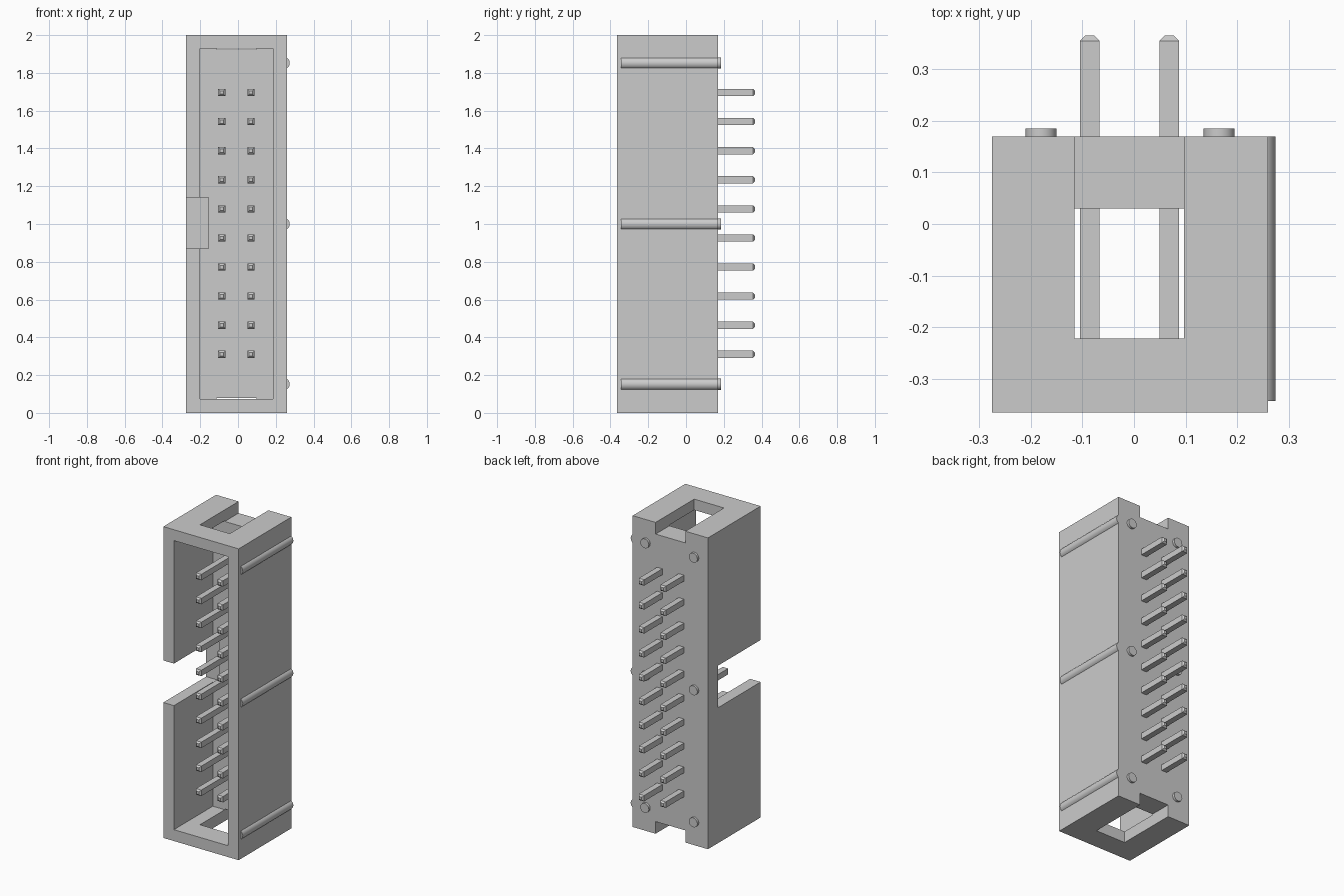
import bpy, bmesh
from math import pi

if "Cube" in bpy.data.objects:
    bpy.data.objects.remove(bpy.data.objects["Cube"])


def box(name, x, y, z):
    bpy.ops.mesh.primitive_cube_add(size=1, location=[sum(r) / 2 for r in (x, y, z)])
    ob = bpy.context.object
    ob.name = name
    ob.scale = [r[1] - r[0] for r in (x, y, z)]
    bpy.ops.object.transform_apply(location=False, rotation=False, scale=True)
    return ob


def cut(target, x, y, z):
    cutter = box("cutter", x, y, z)
    cutter.hide_render = True
    mod = target.modifiers.new("cut", 'BOOLEAN')
    mod.operation = 'DIFFERENCE'
    mod.solver = 'EXACT'
    mod.object = cutter
    bpy.context.view_layer.objects.active = target
    bpy.ops.object.modifier_apply(modifier=mod.name)
    bpy.data.objects.remove(cutter, do_unlink=True)


def rod(name, x, y0, y1, z, r):
    bpy.ops.mesh.primitive_cylinder_add(vertices=40, radius=r, depth=y1 - y0,
                                        location=(x, (y0 + y1) / 2, z),
                                        rotation=(pi / 2, 0, 0))
    bpy.context.object.name = name
    bpy.ops.object.shade_smooth_by_angle()


# Shrouded housing
housing = box("housing", (-0.275, 0.26), (-0.365, 0.17), (0, 2))
cut(housing, (-0.20, 0.185), (-0.5, 0.03), (0.073, 1.93))      # pin cavity
cut(housing, (-0.4, -0.155), (-0.5, 0.07), (0.87, 1.14))       # key notch
for z in ((1.925, 2.1), (-0.1, 0.078)):                        # end slots
    cut(housing, (-0.115, 0.097), (-0.222, 0.3), z)

# Ribs on the side and standoff studs on the back
for z in (0.152, 1.0, 1.852):
    rod("side_rib", 0.241, -0.343, 0.17, z, 0.033)
    for x in (-0.18, 0.165):
        rod("back_stud", x, 0.15, 0.185, z, 0.03)

# Square pin with tapered tips, swept along y
bm = bmesh.new()
rings = []
for y, h in ((-0.287, 0.009), (-0.277, 0.019), (0.355, 0.019), (0.365, 0.009)):
    rings.append([bm.verts.new((sx * h, y, sz * h))
                  for sx, sz in ((-1, -1), (1, -1), (1, 1), (-1, 1))])
for a, b in zip(rings, rings[1:]):
    for i in range(4):
        j = (i + 1) % 4
        bm.faces.new((a[i], a[j], b[j], b[i]))
bm.faces.new(rings[0])
bm.faces.new(rings[-1])
bmesh.ops.recalc_face_normals(bm, faces=bm.faces)
pin_mesh = bpy.data.meshes.new("pin")
bm.to_mesh(pin_mesh)
bm.free()

# Two columns of ten pins
for x in (-0.086, 0.068):
    for i in range(10):
        pin = bpy.data.objects.new("pin", pin_mesh)
        pin.location = (x, 0, 0.31 + i * 0.154)
        bpy.context.collection.objects.link(pin)
